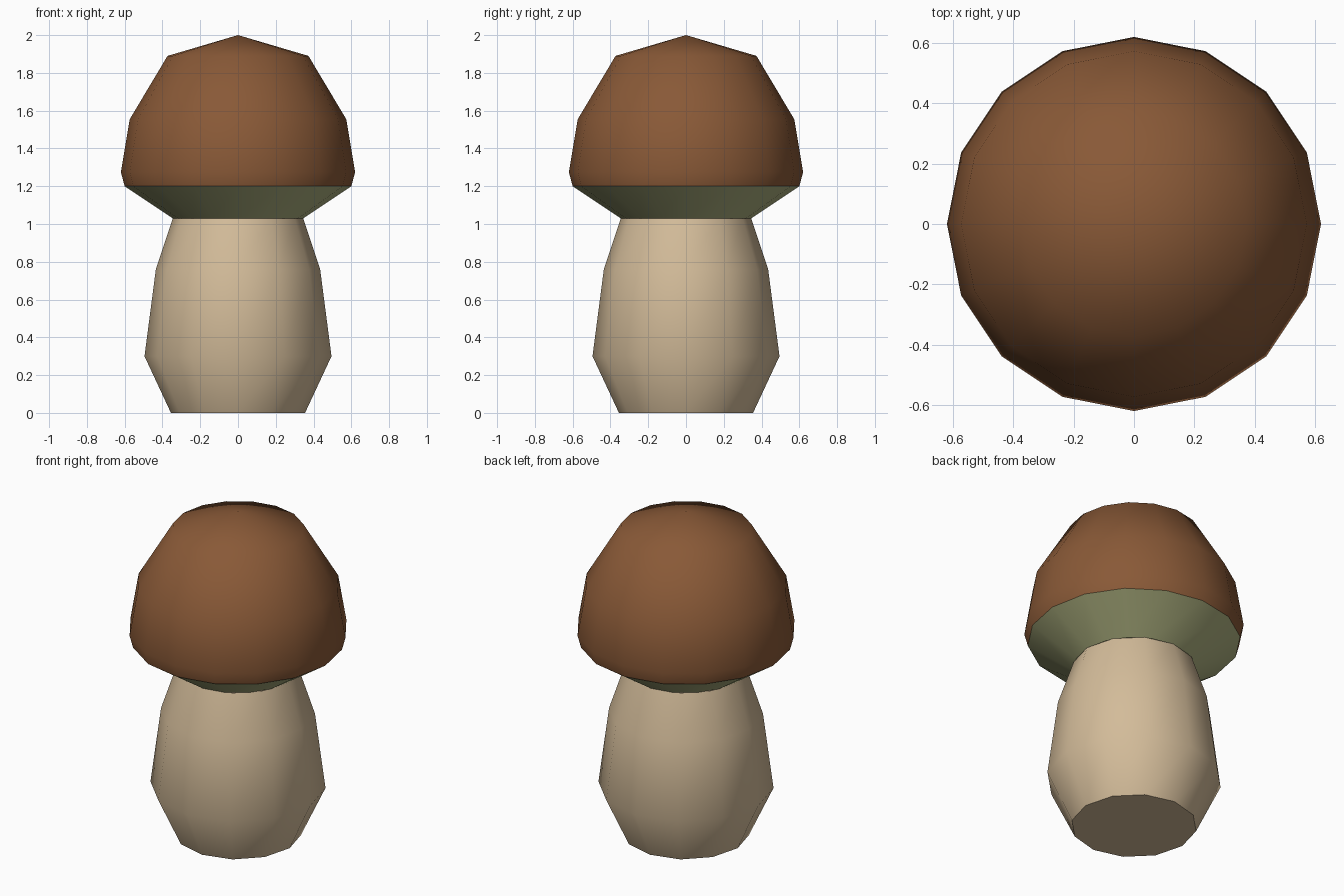
import bpy, bmesh
from math import cos, sin, tau

if "Cube" in bpy.data.objects:
    bpy.data.objects.remove(bpy.data.objects["Cube"])


def material(name, color):
    m = bpy.data.materials.new(name)
    m.diffuse_color = (*color, 1)
    m.use_nodes = True
    m.node_tree.nodes["Principled BSDF"].inputs["Base Color"].default_value = m.diffuse_color
    return m


def lathe(name, profile, sides, mat, fill_bottom=False):
    """Revolve (radius, z) points about z, listed bottom to top."""
    bm = bmesh.new()
    rings = []
    for r, z in profile:
        n = sides if r > 0 else 1
        rings.append([bm.verts.new((r * cos(tau * i / sides), r * sin(tau * i / sides), z))
                      for i in range(n)])
    for a, b in zip(rings, rings[1:]):
        for i in range(sides):
            j = (i + 1) % sides
            quad = [a[i % len(a)], a[j % len(a)], b[j % len(b)], b[i % len(b)]]
            bm.faces.new(list(dict.fromkeys(quad)))
    base = bm.faces.new(rings[0][::-1]) if fill_bottom else None
    for f in bm.faces:
        f.smooth = f is not base
    # keep the base rim crisp
    if base:
        for e in base.edges:
            e.smooth = False
    mesh = bpy.data.meshes.new(name)
    bm.to_mesh(mesh)
    bm.free()
    mesh.materials.append(mat)
    obj = bpy.data.objects.new(name, mesh)
    bpy.context.collection.objects.link(obj)
    return obj


brown = material("cap_brown", (0.25, 0.10, 0.038))
cream = material("stem_cream", (0.65, 0.50, 0.32))
olive = material("underside_olive", (0.43, 0.45, 0.22))

# Stout stem
lathe("stem", [(0.355, 0), (0.495, 0.30), (0.435, 0.76), (0.345, 1.03)], 12, cream, True)

# Domed cap
lathe("cap", [(0.60, 1.20), (0.62, 1.275), (0.573, 1.555), (0.373, 1.89), (0, 2.0)], 16, brown)

# Spongy underside, tapering from the cap rim down to the stem
lathe("cap_underside", [(0.345, 1.03), (0.60, 1.20)], 16, olive, True)
